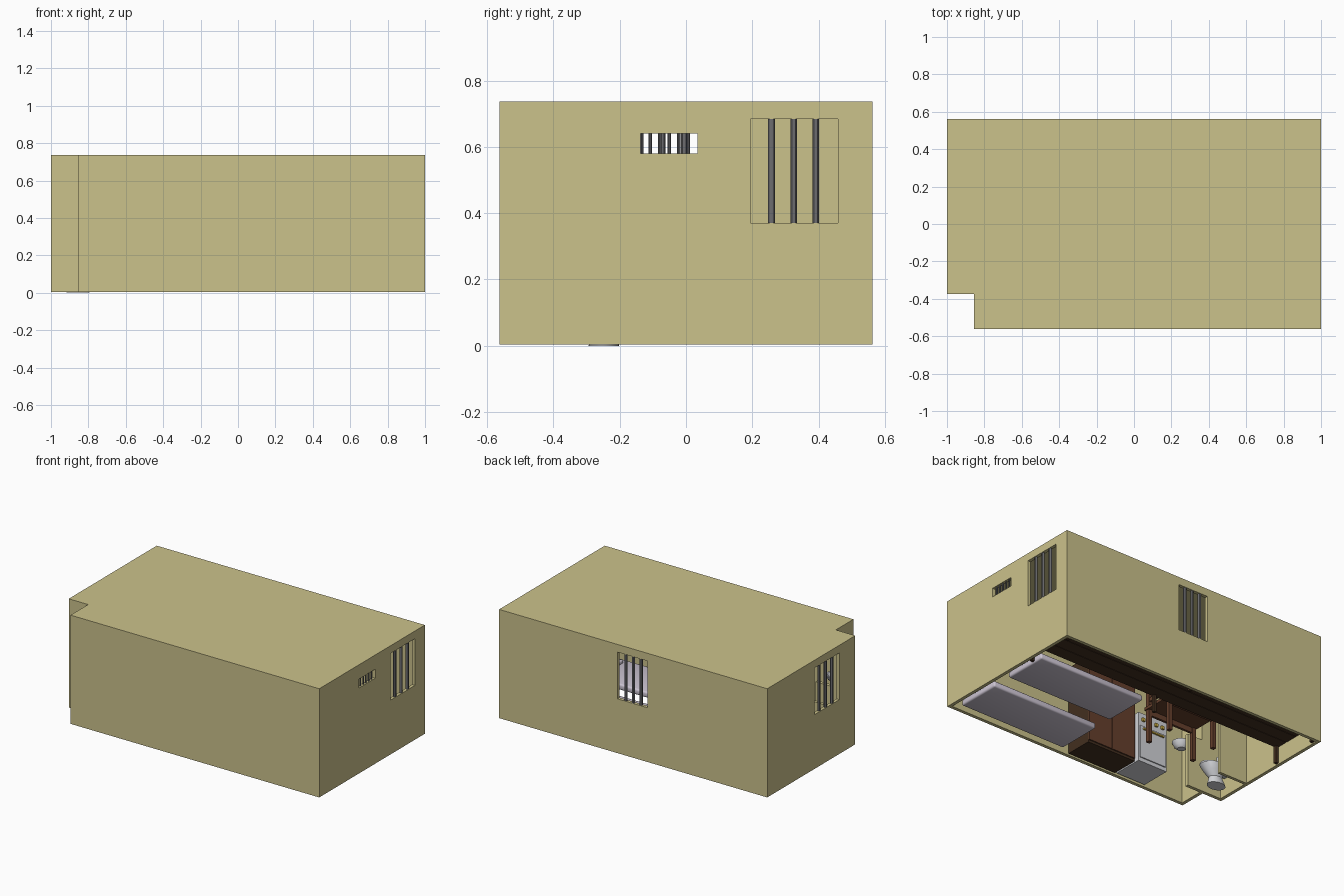
import bpy, bmesh, math
from mathutils import Matrix

if "Cube" in bpy.data.objects:
    bpy.data.objects.remove(bpy.data.objects["Cube"])


def material(name, rgb):
    m = bpy.data.materials.new(name)
    m.diffuse_color = (*rgb, 1)
    m.use_nodes = True
    m.node_tree.nodes["Principled BSDF"].inputs["Base Color"].default_value = m.diffuse_color
    return m


PLASTER = material("plaster", (0.60, 0.54, 0.26))
STEEL = material("steel", (0.15, 0.15, 0.16))
DARK_WOOD = material("dark_wood", (0.055, 0.028, 0.014))
WOOD = material("wood", (0.13, 0.05, 0.025))
FABRIC = material("fabric", (0.60, 0.55, 0.64))
ENAMEL = material("enamel", (0.65, 0.66, 0.69))
BRASS = material("brass", (0.65, 0.45, 0.06))


def finish(name, bm, mat, smooth=False):
    bmesh.ops.recalc_face_normals(bm, faces=bm.faces)
    me = bpy.data.meshes.new(name)
    bm.to_mesh(me)
    bm.free()
    ob = bpy.data.objects.new(name, me)
    bpy.context.collection.objects.link(ob)
    if mat:
        me.materials.append(mat)
    if smooth:
        bpy.context.view_layer.objects.active = ob
        bpy.ops.object.select_all(action='DESELECT')
        ob.select_set(True)
        bpy.ops.object.shade_smooth_by_angle()
    return ob


def box(name, lo, hi, mat, bevel=0):
    bm = bmesh.new()
    bmesh.ops.create_cube(bm, size=1)
    for v in bm.verts:
        v.co = [lo[i] + (v.co[i] + 0.5) * (hi[i] - lo[i]) for i in range(3)]
    if bevel:
        bmesh.ops.bevel(bm, geom=bm.edges[:], offset=bevel, segments=3, profile=0.5, affect='EDGES')
    return finish(name, bm, mat, bool(bevel))


def rod(name, x, y, z0, z1, r, mat, sides=12):
    bm = bmesh.new()
    bmesh.ops.create_cone(bm, cap_ends=True, segments=sides, radius1=r, radius2=r, depth=z1 - z0,
                          matrix=Matrix.Translation((x, y, (z0 + z1) / 2)))
    return finish(name, bm, mat, True)


def loft(name, rings, mat, sides=28):
    # rings: centre x, centre y, z, radius x, radius y
    bm = bmesh.new()
    loops = []
    for cx, cy, z, rx, ry in rings:
        loops.append([bm.verts.new((cx + rx * math.cos(2 * math.pi * i / sides),
                                    cy + ry * math.sin(2 * math.pi * i / sides), z)) for i in range(sides)])
    for a, b in zip(loops, loops[1:]):
        for i in range(sides):
            j = (i + 1) % sides
            bm.faces.new((a[i], a[j], b[j], b[i]))
    bm.faces.new(loops[0])
    bm.faces.new(loops[-1])
    return finish(name, bm, mat, True)


def prism(name, pts, z0, z1, mat):
    bm = bmesh.new()
    f = bm.faces.new([bm.verts.new((x, y, z0)) for x, y in pts])
    top = bmesh.ops.extrude_face_region(bm, geom=[f])["geom"]
    for v in top:
        if isinstance(v, bmesh.types.BMVert):
            v.co.z = z1
    return finish(name, bm, mat)


# room shell: notched plan, open underneath
T = 0.022
H = 0.737
outer = [(-0.855, -0.5625), (1, -0.5625), (1, 0.5625), (-1, 0.5625), (-1, -0.375), (-0.855, -0.375)]
inner = [(-0.855 + T, -0.5625 + T), (1 - T, -0.5625 + T), (1 - T, 0.5625 - T),
         (-1 + T, 0.5625 - T), (-1 + T, -0.375 + T), (-0.855 + T, -0.375 + T)]
shell = prism("room_shell", outer, 0.004, H, PLASTER)
cutters = [prism("room_cutter", inner, -0.1, H - T, None),
           box("right_window_cutter", (0.9, 0.195, 0.37), (1.1, 0.458, 0.685), None),
           box("vent_cutter", (0.9, -0.137, 0.58), (1.1, 0.035, 0.64), None),
           box("left_window_cutter", (-1.1, -0.205, 0.37), (-0.9, 0.06, 0.685), None),
           box("back_window_cutter", (-0.107, 0.5, 0.37), (0.118, 0.6, 0.685), None)]
for c in cutters:
    mod = shell.modifiers.new(c.name, 'BOOLEAN')
    mod.object = c
    mod.solver = 'EXACT'
bpy.context.view_layer.objects.active = shell
for m in list(shell.modifiers):
    bpy.ops.object.modifier_apply(modifier=m.name)
for c in cutters:
    bpy.data.objects.remove(c)

# window bars and vent bars
for i in (-1, 0, 1):
    rod("right_window_bar", 1 - T / 2, 0.325 + i * 0.067, 0.37, 0.685, 0.010, STEEL)
    rod("left_window_bar", -1 + T / 2, -0.072 + i * 0.067, 0.37, 0.685, 0.010, STEEL)
    rod("back_window_bar", 0.005 + i * 0.057, 0.5625 - T / 2, 0.37, 0.685, 0.010, STEEL)
for i in range(5):
    rod("vent_bar", 1 - T / 2, -0.137 + 0.0287 * (i + 1), 0.58, 0.64, 0.005, STEEL, 8)

# toilet cubicle partitions
box("partition_front", (-1 + T, -0.375, 0.004), (-0.72, -0.353, 0.36), PLASTER)
box("partition_back", (-1 + T, -0.13, 0.004), (-0.77, -0.11, 0.36), PLASTER)

# toilet
loft("toilet_bowl", [(-0.855, -0.248, 0, 0.062, 0.046), (-0.855, -0.248, 0.015, 0.058, 0.042),
                     (-0.85, -0.248, 0.05, 0.045, 0.034), (-0.835, -0.248, 0.085, 0.065, 0.05),
                     (-0.825, -0.248, 0.12, 0.085, 0.062), (-0.825, -0.248, 0.13, 0.085, 0.062),
                     (-0.825, -0.248, 0.13, 0.06, 0.042), (-0.83, -0.248, 0.085, 0.03, 0.025)], ENAMEL)
box("toilet_cistern", (-0.978, -0.315, 0.12), (-0.91, -0.18, 0.25), ENAMEL, 0.008)

# wash basin on the notch wall
loft("basin", [(-0.775, -0.48, 0.33, 0.025, 0.025), (-0.775, -0.48, 0.345, 0.045, 0.042),
               (-0.775, -0.48, 0.375, 0.058, 0.055), (-0.775, -0.48, 0.375, 0.047, 0.045),
               (-0.775, -0.48, 0.35, 0.03, 0.03)], ENAMEL)
rod("basin_tap", -0.822, -0.48, 0.36, 0.41, 0.006, STEEL)

# two floor mattresses
for y in (-0.5, -0.06):
    box("mattress", (0.14, y, 0.005), (0.94, y + 0.31, 0.045), FABRIC, 0.012)
    box("pillow", (0.78, y + 0.05, 0.045), (0.91, y + 0.26, 0.07), FABRIC, 0.01)

# long planked sleeping bench along the back wall
for i in range(4):
    y = 0.18 + i * 0.09
    box("bench_plank", (-0.975, y, 0.12), (0.975, y + 0.087, 0.14), DARK_WOOD)
for x in (-0.96, 0, 0.96):
    for y in (0.19, 0.525):
        box("bench_leg", (x - 0.01, y - 0.01, 0.004), (x + 0.01, y + 0.01, 0.12), DARK_WOOD)

# wardrobe with two doors
box("wardrobe_body", (-0.29, -0.525, 0.004), (0.075, -0.34, 0.6), DARK_WOOD)
for x, hx in ((-0.288, -0.125), (-0.106, -0.09)):
    box("wardrobe_door", (x, -0.342, 0.02), (x + 0.179, -0.332, 0.59), WOOD)
    box("wardrobe_handle", (hx - 0.004, -0.332, 0.28), (hx + 0.004, -0.322, 0.34), DARK_WOOD)

# cooker with brass knobs
box("cooker_body", (-0.52, -0.52, 0.004), (-0.30, -0.315, 0.34), ENAMEL)
box("cooker_door", (-0.51, -0.316, 0.03), (-0.31, -0.308, 0.25), ENAMEL)
for i in range(4):
    x = -0.485 + i * 0.05
    box("cooker_knob", (x - 0.01, -0.315, 0.285), (x + 0.01, -0.302, 0.305), BRASS)
for x in (-0.465, -0.355):
    for y in (-0.47, -0.365):
        rod("cooker_ring", x, y, 0.34, 0.347, 0.035, STEEL, 20)
box("cooker_handle", (-0.49, -0.308, 0.225), (-0.33, -0.297, 0.235), BRASS)

# wooden seat with back posts and rails
box("seat_top", (-0.575, -0.13, 0.225), (-0.19, 0.10, 0.245), WOOD)
for y in (-0.108, 0.082):
    for x, top in ((-0.555, 0.225), (-0.21, 0.37)):
        box("seat_leg", (x - 0.013, y - 0.013, 0.004), (x + 0.013, y + 0.013, top), WOOD)
    box("seat_apron", (-0.555, y - 0.008, 0.19), (-0.21, y + 0.008, 0.225), WOOD)
for z in (0.28, 0.345):
    box("seat_back_rail", (-0.218, -0.108, z), (-0.202, 0.082, z + 0.025), WOOD)
